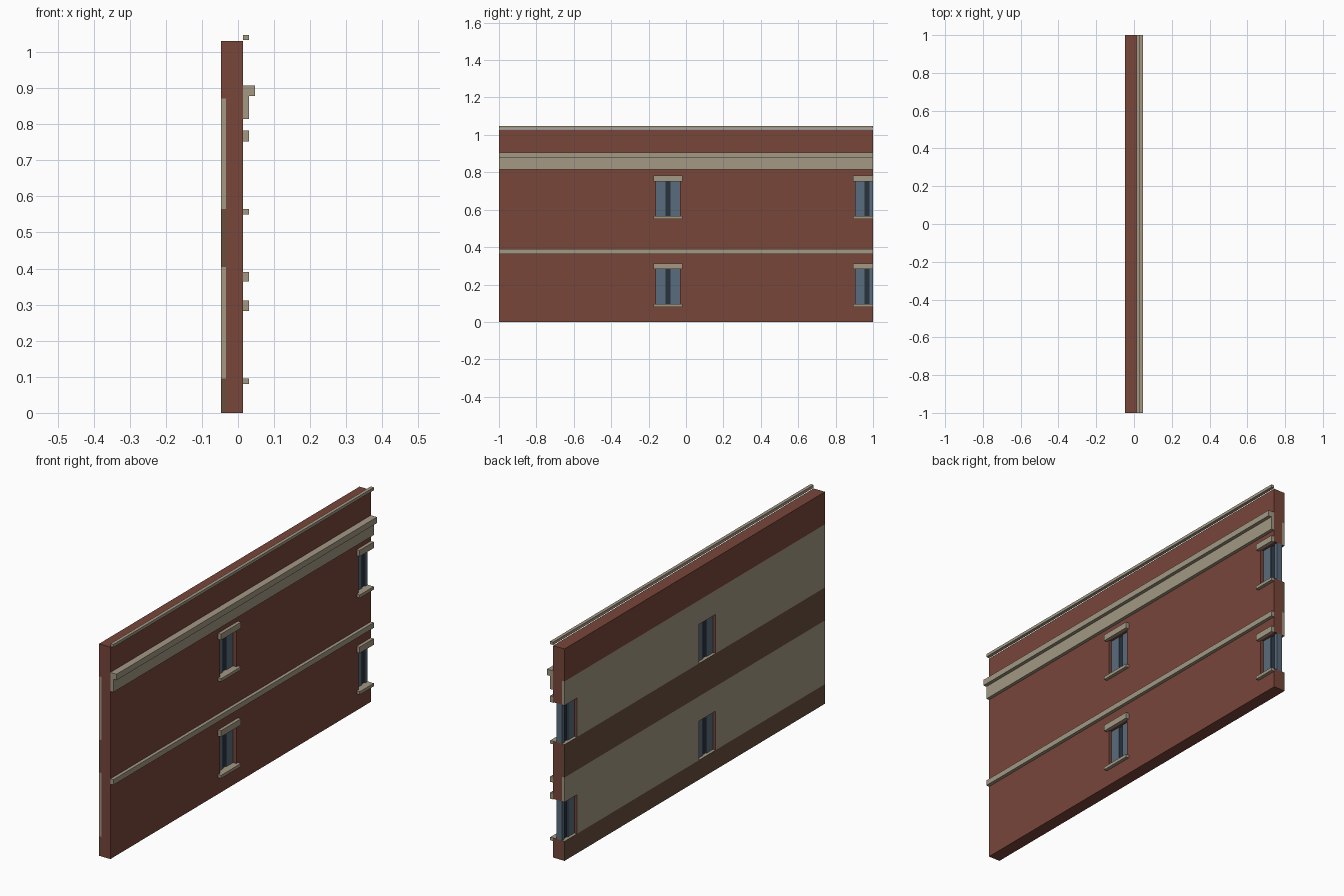
import bpy, bmesh
from mathutils import Vector

if "Cube" in bpy.data.objects:
    bpy.data.objects.remove(bpy.data.objects["Cube"], do_unlink=True)


def material(name, rgb):
    m = bpy.data.materials.new(name)
    m.use_nodes = True
    m.diffuse_color = (*rgb, 1)
    m.node_tree.nodes["Principled BSDF"].inputs["Base Color"].default_value = (*rgb, 1)
    return m


BRICK = material("red brick", (0.188, 0.061, 0.042))
STONE = material("beige stone", (0.366, 0.314, 0.231))
BROWN = material("brown floor band", (0.136, 0.076, 0.045))
GLASS = material("blue grey glass", (0.102, 0.150, 0.205))
DARK = material("dark mullion", (0.021, 0.032, 0.045))


def finish(name, bm, mats):
    mesh = bpy.data.meshes.new(name)
    bm.to_mesh(mesh)
    bm.free()
    for m in mats:
        mesh.materials.append(m)
    obj = bpy.data.objects.new(name, mesh)
    bpy.context.collection.objects.link(obj)
    return obj


def box(name, x, y, z, mat):
    bm = bmesh.new()
    bmesh.ops.create_cube(bm, size=1)
    for v in bm.verts:
        v.co = Vector([a[0] if c < 0 else a[1] for c, a in zip(v.co, (x, y, z))])
    return finish(name, bm, [mat])


BACK, FACE, LINING = -0.047, 0.014, -0.033
WINDOWS = [(-0.16, -0.033), (0.905, 1.0)]     # y spans, the last one cut by the wall end
STOREYS = [(0.095, 0.285), (0.565, 0.755)]    # z spans of the openings

# Wall: solid cells around the window openings, with only the outer faces kept
xs = [BACK, LINING, FACE]
ys = [-1, -0.16, -0.033, 0.905, 1]
zs = [0, 0.095, 0.285, 0.405, 0.565, 0.755, 0.872, 1.03]
axes = (xs, ys, zs)


def solid(cell):
    if any(c < 0 or c >= len(a) - 1 for c, a in zip(cell, axes)):
        return False
    return not (cell[1] in (1, 3) and cell[2] in (1, 4))


bm = bmesh.new()
for i in range(len(xs) - 1):
    for j in range(len(ys) - 1):
        for k in range(len(zs) - 1):
            cell = (i, j, k)
            if not solid(cell):
                continue
            for ax in range(3):
                for side in (0, 1):
                    near = list(cell)
                    near[ax] += 2 * side - 1
                    if solid(near):
                        continue
                    u, w = (ax + 1) % 3, (ax + 2) % 3
                    loop = []
                    for du, dw in ((0, 0), (1, 0), (1, 1), (0, 1)):
                        idx = list(cell)
                        idx[ax] += side
                        idx[u] += du
                        idx[w] += dw
                        loop.append(bm.verts.new([a[n] for a, n in zip(axes, idx)]))
                    bm.faces.new(loop if side else loop[::-1])
bmesh.ops.remove_doubles(bm, verts=bm.verts, dist=1e-5)
bm.normal_update()

# Inner lining colours on the back and the wall ends, stone on the opening floors
for f in bm.faces:
    c, n = f.calc_center_median(), f.normal
    lined = n.x < -0.5 or (abs(c.y) > 0.999 and c.x < LINING)
    if lined and c.z < 0.872:
        stone = 0.095 < c.z < 0.405 or c.z > 0.565
        f.material_index = 1 if stone else 2
    elif n.z > 0.5 and c.z < 1:
        f.material_index = 1
finish("wall", bm, [BRICK, STONE, BROWN])

# Long stone courses
for name, depth, z in (("coping", 0.03, (1.033, 1.047)),
                       ("cornice", 0.047, (0.878, 0.907)),
                       ("cornice_fascia", 0.03, (0.815, 0.878)),
                       ("belt_course", 0.03, (0.364, 0.39))):
    box(name, (FACE, depth), (-1, 1), z, STONE)

# Windows: two panes, a dark mullion, a lintel and a sill
for s, (z0, z1) in zip(("lower", "upper"), STOREYS):
    for w, (y0, y1) in zip(("middle", "end"), WINDOWS):
        tag = f"{s}_{w}"
        box(f"{tag}_pane_a", (-0.033, -0.003), (y0, y0 + 0.05), (z0, z1), GLASS)
        box(f"{tag}_mullion", (-0.028, -0.008), (y0 + 0.05, y0 + 0.076), (z0, z1), DARK)
        box(f"{tag}_pane_b", (-0.033, -0.003), (y0 + 0.076, y1), (z0, z1), GLASS)
        trim = (y0 - 0.013, min(y1 + 0.013, 1))
        box(f"{tag}_lintel", (FACE, 0.03), trim, (z1 - 0.003, z1 + 0.027), STONE)
        box(f"{tag}_sill", (FACE, 0.03), trim, (z0 - 0.015, z0), STONE)
